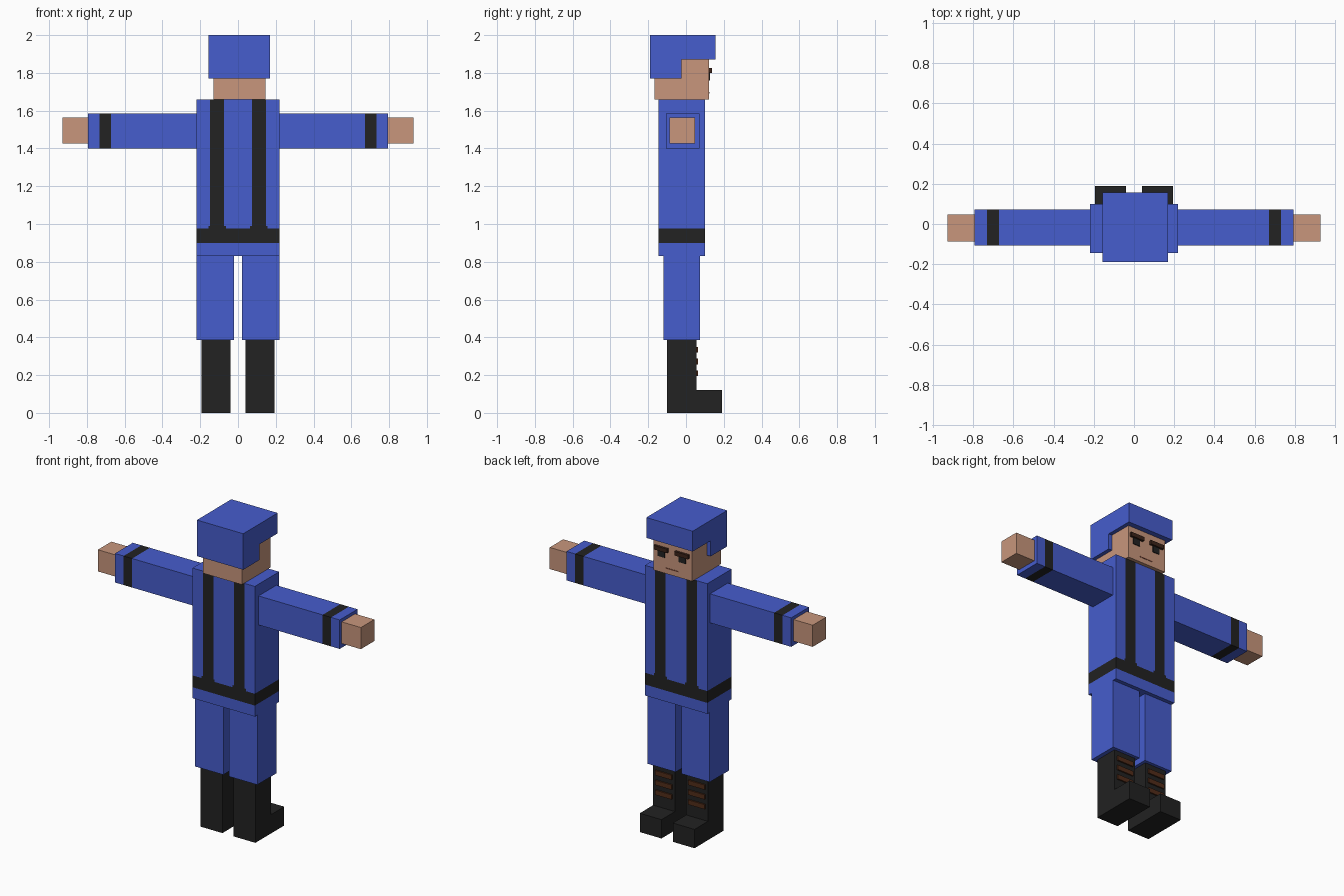
import bpy, bmesh
from mathutils import Vector

cube = bpy.data.objects.get("Cube")
if cube:
    bpy.data.objects.remove(cube, do_unlink=True)


def material(name, r, g, b):
    m = bpy.data.materials.new(name)
    m.use_nodes = True
    m.diffuse_color = (r, g, b, 1)
    m.node_tree.nodes["Principled BSDF"].inputs["Base Color"].default_value = (r, g, b, 1)
    return m


BLUE = material("uniform blue", 0.061, 0.109, 0.61)
BLACK = material("black", 0.016, 0.016, 0.016)
SKIN = material("skin", 0.578, 0.305, 0.202)
BROWN = material("dark brown", 0.045, 0.017, 0.010)
LACE = material("lace brown", 0.085, 0.026, 0.010)
LIP = material("lip brown", 0.24, 0.08, 0.05)


def finish(name, bm, mats, rule=None):
    """Turn a bmesh into an object, painting faces by a rule if one is given."""
    bmesh.ops.recalc_face_normals(bm, faces=bm.faces)
    if rule:
        for f in bm.faces:
            f.material_index = int(rule(f.calc_center_median(), f.normal))
    me = bpy.data.meshes.new(name)
    bm.to_mesh(me)
    bm.free()
    for m in mats:
        me.materials.append(m)
    ob = bpy.data.objects.new(name, me)
    bpy.context.collection.objects.link(ob)
    return ob


def box(name, mats, x, y, z, cuts=(), rule=None):
    """Box from axis ranges, with optional (axis, position) cuts."""
    lo, hi = (Vector(p) for p in zip(sorted(x), y, z))
    bm = bmesh.new()
    bmesh.ops.create_cube(bm, size=1)
    for v in bm.verts:
        v.co = (lo + hi) / 2 + v.co * (hi - lo)
    for axis, pos in cuts:
        n = Vector((0, 0, 0))
        n[axis] = 1
        bmesh.ops.bisect_plane(bm, geom=bm.verts[:] + bm.edges[:] + bm.faces[:],
                               plane_co=n * pos, plane_no=n)
    return finish(name, bm, mats, rule)


def extrusion(name, mat, profile, x):
    """Side profile in (y, z) pushed along x."""
    x0, x1 = sorted(x)
    bm = bmesh.new()
    face = bm.faces.new([bm.verts.new((x0, y, z)) for y, z in profile])
    new = bmesh.ops.extrude_face_region(bm, geom=[face])["geom"]
    for v in new:
        if isinstance(v, bmesh.types.BMVert):
            v.co.x = x1
    return finish(name, bm, [mat])


# Torso with belt all round and braces on both broad sides
BELT = (0.90, 0.975)
FLARE = 0.99
STRAP, HALF, WIDE = 0.11, 0.037, 0.047


def torso_paint(c, n):
    if abs(n.z) > 0.5:
        return False
    if BELT[0] < c.z < BELT[1]:
        return True
    half = WIDE if c.z < FLARE else HALF
    return c.z > BELT[1] and abs(n.y) > 0.5 and abs(abs(c.x) - STRAP) < half


strap_cuts = [(0, s * (STRAP + d)) for s in (-1, 1) for d in (-WIDE, -HALF, HALF, WIDE)]
box("torso", [BLUE, BLACK], (-0.22, 0.22), (-0.145, 0.10), (0.83, 1.66),
    [(2, BELT[0]), (2, BELT[1]), (2, FLARE)] + strap_cuts, torso_paint)

# Head and cap
box("head", [SKIN], (-0.13, 0.145), (-0.168, 0.123), (1.66, 1.92))
extrusion("cap", BLUE, [(-0.19, 1.77), (-0.025, 1.77), (-0.025, 1.87),
                        (0.157, 1.87), (0.157, 2.0), (-0.19, 2.0)], (-0.157, 0.17))

# Face
MID = 0.012
for side, s in (("left", 1), ("right", -1)):
    c = MID + s * 0.074
    box(side + "_brow", [BROWN], (c - 0.048, c + 0.048), (0.12, 0.138), (1.80, 1.826))
    box(side + "_eye", [BLACK], (c - 0.024, c + 0.024), (0.12, 0.128), (1.76, 1.80))
box("mouth", [LIP], (MID - 0.045, MID + 0.045), (0.12, 0.125), (1.692, 1.698))

# Limbs on both sides
for side, s in (("left", 1), ("right", -1)):
    box(side + "_sleeve", [BLUE, BLACK], (s * 0.22, s * 0.793), (-0.107, 0.072), (1.40, 1.585),
        [(0, s * 0.672), (0, s * 0.732)],
        lambda c, n: 0.672 < abs(c.x) < 0.732)
    box(side + "_hand", [SKIN], (s * 0.78, s * 0.928), (-0.087, 0.048), (1.427, 1.565))
    box(side + "_trouser_leg", [BLUE], (s * 0.02, s * 0.22), (-0.12, 0.075), (0.385, 0.83))
    extrusion(side + "_boot", BLACK, [(-0.10, 0), (0.19, 0), (0.19, 0.12), (0.055, 0.12),
                                      (0.055, 0.385), (-0.10, 0.385)], (s * 0.04, s * 0.193))
    for i in range(3):
        z = 0.21 + i * 0.0625
        box(f"{side}_boot_lace_{i + 1}", [LACE], (s * 0.058, s * 0.175),
            (0.05, 0.064), (z - 0.015, z + 0.015))
